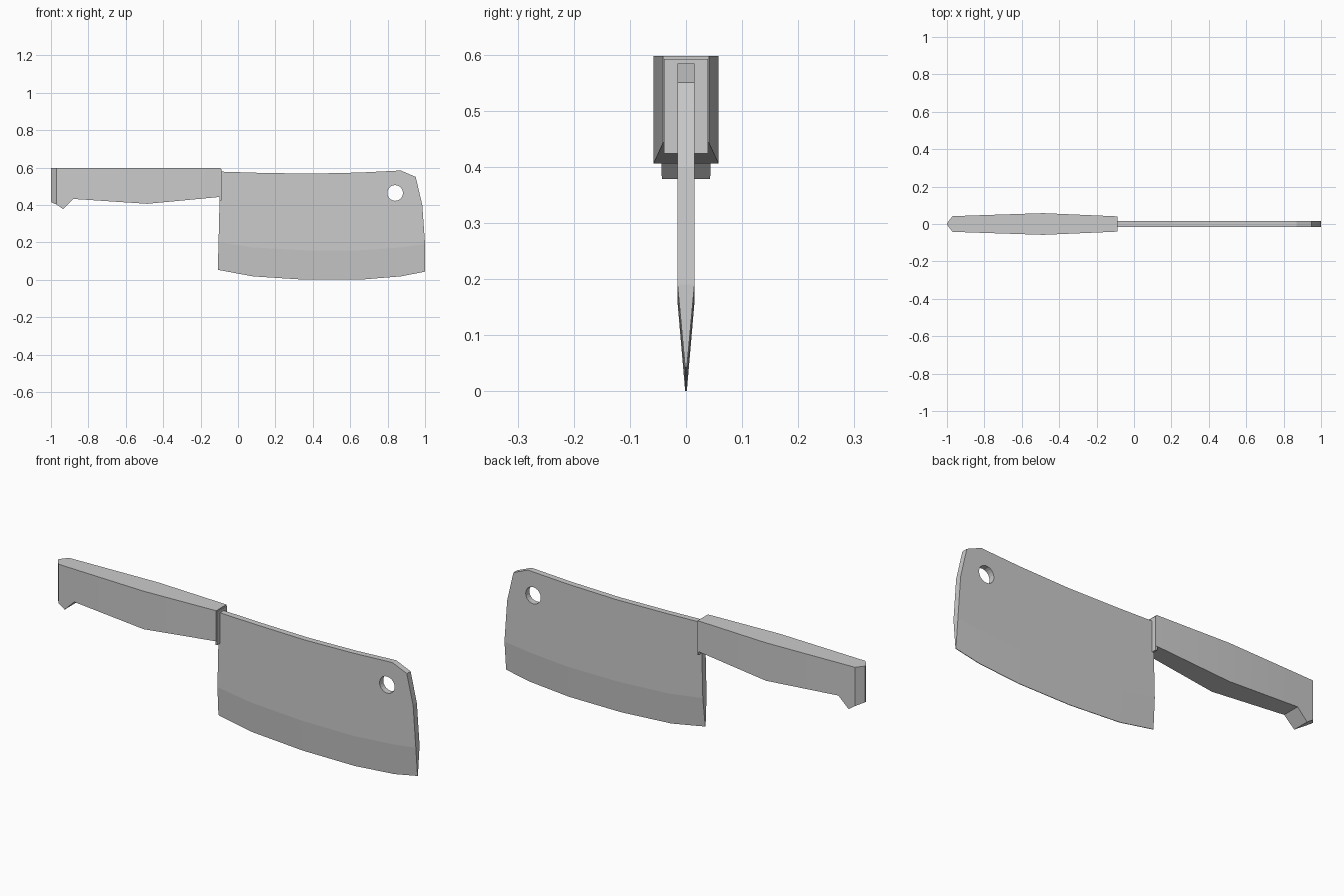
import bpy, bmesh, math

if "Cube" in bpy.data.objects:
    bpy.data.objects.remove(bpy.data.objects["Cube"])


def finish(bm, name):
    bmesh.ops.recalc_face_normals(bm, faces=bm.faces)
    mesh = bpy.data.meshes.new(name)
    bm.to_mesh(mesh)
    bm.free()
    obj = bpy.data.objects.new(name, mesh)
    bpy.context.collection.objects.link(obj)
    return obj


def loft(name, stations):
    """Rectangular sections along x: (x, half width, bottom z, top z)."""
    bm = bmesh.new()
    rings = [[bm.verts.new((x, y, z)) for y, z in
              ((-w, b), (w, b), (w, t), (-w, t))] for x, w, b, t in stations]
    for a, b in zip(rings, rings[1:]):
        for i in range(4):
            j = (i + 1) % 4
            bm.faces.new((a[i], a[j], b[j], b[i]))
    bm.faces.new(rings[0])
    bm.faces.new(rings[-1])
    return finish(bm, name)


# Blade: flat upper plate, ground bevel tapering to the cutting edge
spine = [(1.0, 0.19), (0.985, 0.40), (0.95, 0.55), (0.87, 0.584),
         (0.65, 0.573), (0.38, 0.567), (0.10, 0.572), (-0.095, 0.578)]
bevel = [(-0.104, 0.20), (0.08, 0.173), (0.36, 0.157), (0.65, 0.157), (0.87, 0.173)]
edge = [(-0.108, 0.055), (0.08, 0.02), (0.36, 0.002), (0.65, 0.002),
        (0.87, 0.02), (1.0, 0.045)]
edge = [(x, max(z - 0.002, 0)) for x, z in edge]
bm = bmesh.new()
outlines = []
for s in (-1, 1):
    up = [bm.verts.new((x, s * 0.015, z)) for x, z in spine]
    mid = [bm.verts.new((x, s * 0.015, z)) for x, z in bevel]
    low = [bm.verts.new((x, s * 0.0015, z)) for x, z in edge]
    bm.faces.new(up + mid)
    mid.append(up[0])
    for i in range(5):
        bm.faces.new((mid[i], mid[i + 1], low[i + 1], low[i]))
    outlines.append(up + mid[:1] + low)
a, b = outlines
for i in range(len(a)):
    j = (i + 1) % len(a)
    bm.faces.new((a[i], a[j], b[j], b[i]))
blade = finish(bm, "blade")

# Hanging hole
bpy.ops.mesh.primitive_cylinder_add(vertices=20, radius=0.042, depth=0.2,
                                    location=(0.84, 0, 0.464),
                                    rotation=(math.pi / 2, 0, 0))
cutter = bpy.context.object
cutter.name = "hole_cutter"
cutter.hide_render = True
mod = blade.modifiers.new("hole", 'BOOLEAN')
mod.operation = 'DIFFERENCE'
mod.solver = 'EXACT'
mod.object = cutter
bpy.ops.object.select_all(action='DESELECT')
blade.select_set(True)
bpy.context.view_layer.objects.active = blade
bpy.ops.object.modifier_apply(modifier=mod.name)
bpy.data.objects.remove(cutter)

# Handle: swelling grip with a hooked, pointed butt
top = 0.597
handle = loft("handle", [(-1.0, 0.004, 0.415, top), (-0.97, 0.042, 0.402, top),
                         (-0.935, 0.043, 0.378, top), (-0.88, 0.045, 0.432, top),
                         (-0.485, 0.058, 0.406, top), (-0.093, 0.041, 0.443, top)])
bpy.ops.object.select_all(action='DESELECT')
handle.select_set(True)
bpy.context.view_layer.objects.active = handle
bpy.ops.object.shade_smooth_by_angle(angle=math.radians(25))

# Thin collar where the handle meets the blade
loft("collar", [(-0.098, 0.039, 0.424, 0.592), (-0.089, 0.039, 0.424, 0.592)])
